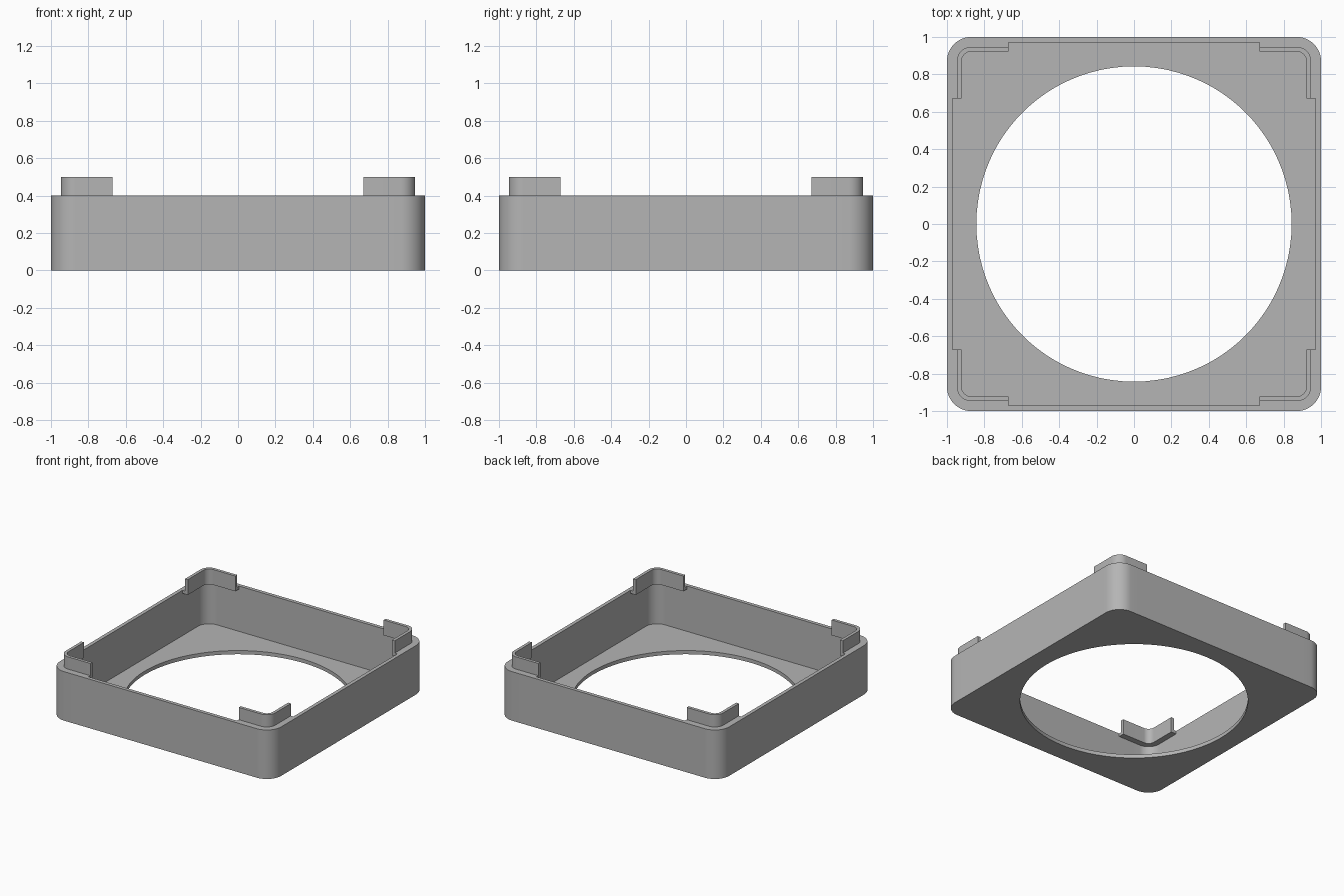
import bpy, bmesh, math

cube = bpy.data.objects.get("Cube")
if cube:
    bpy.data.objects.remove(cube)

CENTRE = 0.87      # shared centre of every corner arc
ARC, SIDE = 12, 24  # segments per corner arc and per straight side
WALL, FLOOR, RIM, TOP = 0.97, 0.03, 0.4, 0.5
HOLE = 0.843
TAB_END, LEDGE = 0.67, 0.375

grey = bpy.data.materials.new("plain grey")
grey.use_nodes = True
colour = (0.46, 0.46, 0.46, 1)
grey.diffuse_color = colour
grey.node_tree.nodes["Principled BSDF"].inputs["Base Color"].default_value = colour


def corner(d):
    """Rounded corner in the +x +y quadrant at distance d from the middle."""
    r = d - CENTRE
    steps = [math.pi / 2 * i / ARC for i in range(ARC + 1)]
    return [(CENTRE + r * math.cos(a), CENTRE + r * math.sin(a)) for a in steps]


def turn(p, quarter):
    x, y = p
    for _ in range(quarter):
        x, y = -y, x
    return x, y


def rounded_square(d):
    points = []
    for q in range(4):
        side = [(d, -CENTRE + 2 * CENTRE * i / SIDE) for i in range(1, SIDE)]
        points += [turn(p, q) for p in side + corner(d)]
    return points


def circle(r):
    return [(r * x / math.hypot(x, y), r * y / math.hypot(x, y))
            for x, y in rounded_square(1)]


def finish(bm, name):
    bmesh.ops.recalc_face_normals(bm, faces=bm.faces)
    mesh = bpy.data.meshes.new(name)
    bm.to_mesh(mesh)
    bm.free()
    mesh.materials.append(grey)
    ob = bpy.data.objects.new(name, mesh)
    bpy.context.collection.objects.link(ob)
    bpy.ops.object.select_all(action="DESELECT")
    ob.select_set(True)
    bpy.context.view_layer.objects.active = ob
    bpy.ops.object.shade_smooth_by_angle(angle=math.radians(30))


def loft(bm, rings, closed):
    """Join a loop of sections; each section is a list of vertices."""
    count = len(rings[0])
    for a, b in zip(rings, rings[1:] + rings[:1]):
        for i in range(count if closed else count - 1):
            j = (i + 1) % count
            bm.faces.new((a[i], a[j], b[j], b[i]))


def ring(bm, points, z):
    return [bm.verts.new((x, y, z)) for x, y in points]


# Tray: walls, floor and round opening as one closed shell
bm = bmesh.new()
loft(bm, [ring(bm, rounded_square(1), 0), ring(bm, rounded_square(1), RIM),
          ring(bm, rounded_square(WALL), RIM), ring(bm, rounded_square(WALL), FLOOR),
          ring(bm, circle(HOLE), FLOOR), ring(bm, circle(HOLE), 0)], True)
finish(bm, "tray")

# Corner tabs: upright lip on a thin ledge reaching to the wall
section = [(WALL, LEDGE), (WALL, RIM), (0.947, RIM),
           (0.947, TOP), (0.922, TOP), (0.922, LEDGE)]
names = ["back_left_tab", "back_right_tab", "front_right_tab", "front_left_tab"]
for q, name in enumerate(names):
    bm = bmesh.new()
    rings = []
    for d, z in section:
        path = [(d, TAB_END)] + corner(d) + [(TAB_END, d)]
        rings.append(ring(bm, [turn(p, q) for p in path], z))
    loft(bm, rings, False)
    for end in (0, -1):
        bm.faces.new([r[end] for r in rings])
    finish(bm, name)
